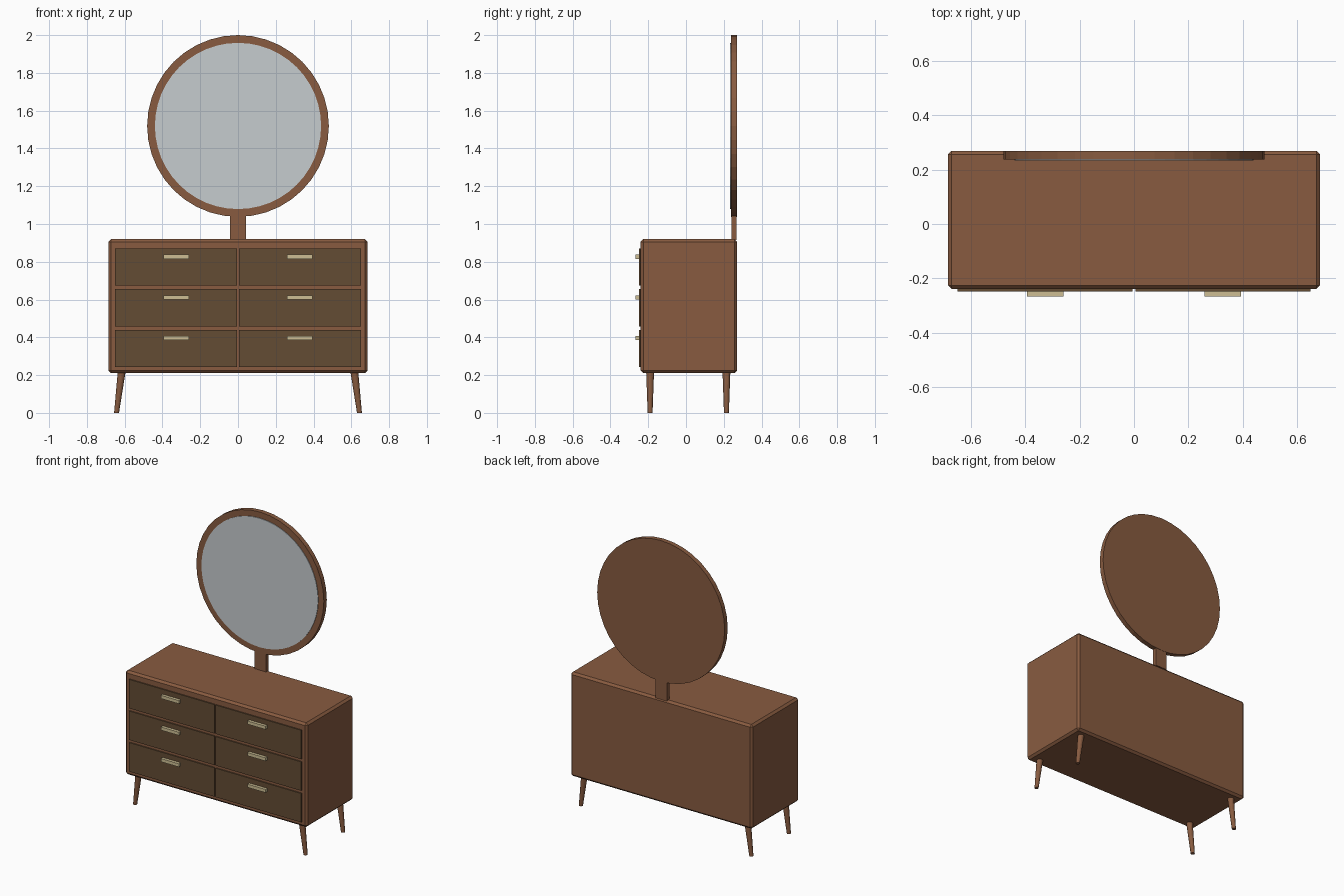
import bpy, bmesh, math
from mathutils import Matrix, Vector

if "Cube" in bpy.data.objects:
    bpy.data.objects.remove(bpy.data.objects["Cube"])


def material(name, rgb):
    m = bpy.data.materials.new(name)
    m.diffuse_color = (*rgb, 1.0)
    m.use_nodes = True
    m.node_tree.nodes["Principled BSDF"].inputs["Base Color"].default_value = m.diffuse_color
    return m


WOOD = material("warm_wood", (0.246, 0.105, 0.051))
DARK = material("dark_wood", (0.127, 0.072, 0.034))
BRASS = material("pale_brass", (0.61, 0.515, 0.296))
GLASS = material("mirror_glass", (0.565, 0.604, 0.623))


def finish(name, bm, mat):
    mesh = bpy.data.meshes.new(name)
    bmesh.ops.recalc_face_normals(bm, faces=bm.faces)
    bm.to_mesh(mesh)
    bm.free()
    mesh.materials.append(mat)
    obj = bpy.data.objects.new(name, mesh)
    bpy.context.collection.objects.link(obj)
    return obj


def box(name, lo, hi, mat, bevel=0.0):
    lo, hi = Vector(lo), Vector(hi)
    bm = bmesh.new()
    bmesh.ops.create_cube(bm, size=1)
    bmesh.ops.scale(bm, vec=hi - lo, verts=bm.verts)
    bmesh.ops.translate(bm, vec=(lo + hi) / 2, verts=bm.verts)
    if bevel:
        bmesh.ops.bevel(bm, geom=bm.edges[:], offset=bevel, segments=1, affect='EDGES')
    return finish(name, bm, mat)


def disc(name, radius, y0, y1, z, mat, sides):
    bm = bmesh.new()
    bmesh.ops.create_cone(bm, cap_ends=True, segments=sides, radius1=radius, radius2=radius,
                          depth=y1 - y0, matrix=Matrix.Translation((0, (y0 + y1) / 2, z))
                          @ Matrix.Rotation(math.pi / 2, 4, 'X'))
    return finish(name, bm, mat)


def leg(name, side, y):
    # tapered round leg splayed outward in x
    bm = bmesh.new()
    h = 0.225
    bmesh.ops.create_cone(bm, cap_ends=True, segments=16, radius1=0.013, radius2=0.021, depth=h)
    for v in bm.verts:
        t = v.co.z / h + 0.5
        v.co += Vector((side * (0.643 - 0.028 * t), y, h / 2))
    return finish(name, bm, WOOD)


# Cabinet with chamfered edges
box("cabinet", (-0.686, -0.24, 0.21), (0.686, 0.27, 0.92), WOOD, 0.014)

# Drawer fronts and handles, two columns by three rows
for side, label in ((-1, "left"), (1, "right")):
    for row in range(3):
        z = 0.243 + row * 0.2155
        xs = sorted((side * 0.005, side * 0.65))
        box(f"drawer_{label}_{row + 1}", (xs[0], -0.248, z), (xs[1], -0.236, z + 0.197), DARK)
        cx = side * 0.327
        box(f"handle_{label}_{row + 1}", (cx - 0.068, -0.268, z + 0.142),
            (cx + 0.068, -0.246, z + 0.164), BRASS)
    leg(f"front_leg_{label}", side, -0.19)
    leg(f"back_leg_{label}", side, 0.214)

# Mirror neck, round frame and glass
box("mirror_neck", (-0.043, 0.24, 0.915), (0.043, 0.268, 1.06), WOOD)
disc("mirror_frame", 0.481, 0.238, 0.27, 1.519, WOOD, 40)
disc("mirror_glass", 0.44, 0.234, 0.241, 1.519, GLASS, 48)
